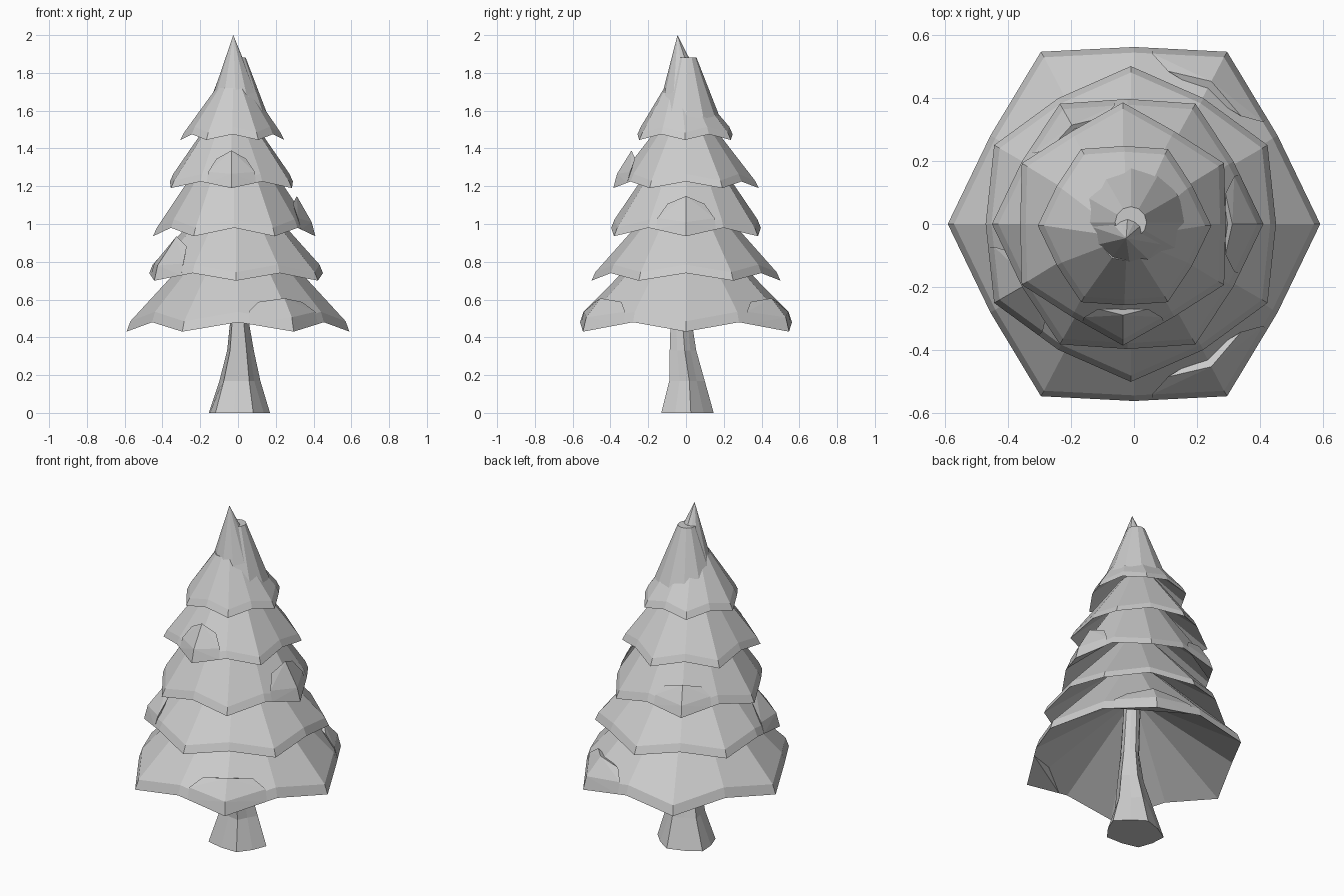
import bpy, bmesh
from math import sin, cos, radians
from mathutils import Vector

if "Cube" in bpy.data.objects:
    bpy.data.objects.remove(bpy.data.objects["Cube"], do_unlink=True)

grey = bpy.data.materials.new("light grey")
grey.use_nodes = True
grey.diffuse_color = (0.6, 0.6, 0.6, 1)
grey.node_tree.nodes["Principled BSDF"].inputs["Base Color"].default_value = (0.6, 0.6, 0.6, 1)


def finish(bm, name):
    bmesh.ops.recalc_face_normals(bm, faces=bm.faces[:])
    mesh = bpy.data.meshes.new(name)
    bm.to_mesh(mesh)
    bm.free()
    mesh.materials.append(grey)
    obj = bpy.data.objects.new(name, mesh)
    bpy.context.collection.objects.link(obj)


def loft(name, rings):
    """Join rings of equal length with quads and cap both ends."""
    bm = bmesh.new()
    loops = [[bm.verts.new(p) for p in ring] for ring in rings]
    n = len(loops[0])
    for a, b in zip(loops, loops[1:]):
        for i in range(n):
            j = (i + 1) % n
            bm.faces.new((a[i], a[j], b[j], b[i]))
    bm.faces.new(loops[0])
    bm.faces.new(loops[-1])
    bmesh.ops.remove_doubles(bm, verts=bm.verts[:], dist=0.0005)
    finish(bm, name)


def zigzag(cx, cy, rx, ry, z, turn, mid, lift):
    """Twelve points: six drooping tips with raised, pulled-in points between."""
    ring = []
    for i in range(12):
        a = radians(30 * i + turn)
        k, dz = (mid, lift) if i % 2 else (1, 0)
        ring.append(Vector((cx + rx * k * cos(a), cy + ry * k * sin(a), z + dz)))
    return ring


def tier(name, cx, cy, rx, ry, z, turn, mid, lift, rim, top_r, top_z, top=None):
    """Branch layer: hollow underside, thick rim, sloping top."""
    tx, ty = top or (cx, cy)
    low = zigzag(cx, cy, rx, ry, z, turn, mid, lift)
    high = zigzag(cx, cy, rx - 0.02, ry - 0.02, z + rim, turn, mid, lift)
    peak = zigzag(tx, ty, top_r, top_r, top_z, turn, 0.95, 0)
    inner = zigzag(cx, cy, 0.05, 0.05, z + (top_z - z) * 0.75, turn, 1, 0)
    loft(name, [inner, low, high, peak])
    return low, high, peak


def flap(name, layer, i, up, raise_by, spread=0.8):
    """Lifted bough lying over one tip of a layer."""
    low, high, peak = layer
    lift = Vector((0, 0, raise_by))
    left, right = (i - 1) % 12, (i + 1) % 12
    points = [low[i], high[i] + lift * 0.6]
    for j in (left, right):
        points += [low[i].lerp(low[j], spread), high[i].lerp(high[j], spread) + lift * 0.3]
        side = high[i].lerp(high[j], spread * 0.7)
        points.append(side.lerp(peak[j], up * 0.7) + lift * 0.5)
    points.append(high[i].lerp(peak[i], up) + lift)
    bm = bmesh.new()
    for p in points:
        bm.verts.new(p)
    hull = bmesh.ops.convex_hull(bm, input=bm.verts[:])
    loose = {v for v in hull["geom_interior"] + hull["geom_unused"]
             if isinstance(v, bmesh.types.BMVert)}
    bmesh.ops.delete(bm, geom=list(loose), context="VERTS")
    finish(bm, name)


# Branch layers, bottom to top
base = tier("bottom_branches", 0, 0, 0.59, 0.63, 0.43, 0, 0.89, 0.05, 0.055, 0.17, 0.92)
second = tier("second_branches", -0.01, 0, 0.5, 0.5, 0.70, 30, 0.92, 0.04, 0.045, 0.12, 1.15)
third = tier("third_branches", -0.02, 0, 0.43, 0.44, 0.935, 0, 0.9, 0.045, 0.045, 0.13, 1.40)
fourth = tier("fourth_branches", -0.035, 0, 0.37, 0.385, 1.19, 30, 0.88, 0.035, 0.04, 0.11, 1.56)
fifth = tier("fifth_branches", -0.03, -0.005, 0.275, 0.28, 1.445, 0, 0.9, 0.03, 0.04, 0.09, 1.72, (-0.025, -0.03))
tier("tree_top", -0.01, 0.005, 0.185, 0.185, 1.53, 0, 0.93, 0.04, 0.03, 0.0, 2.0, (-0.025, -0.045))

# Lifted boughs on single tips
flap("bottom_front_bough", base, 10, 0.2, 0.035)
flap("bottom_back_bough", base, 2, 0.2, 0.035)
flap("second_side_bough", second, 6, 0.32, 0.06, 0.7)
flap("third_side_bough", third, 0, 0.28, 0.05)
flap("third_back_bough", third, 4, 0.2, 0.03)
flap("fourth_front_bough", fourth, 8, 0.3, 0.06)

# Trunk with flared, ridged foot
def trunk_ring(cx, cy, rx, ry, z, groove):
    ring = []
    for i in range(10):
        a = radians(36 * i + 10)
        k = groove if i % 2 else 1
        ring.append((cx + rx * k * cos(a), cy + ry * k * sin(a), z))
    return ring


loft("trunk", [trunk_ring(0, 0, 0.172, 0.148, 0, 0.88),
               trunk_ring(0.005, 0, 0.115, 0.10, 0.17, 0.78),
               trunk_ring(0.01, -0.02, 0.075, 0.075, 0.33, 0.8),
               trunk_ring(0.005, -0.03, 0.05, 0.058, 0.5, 0.9),
               trunk_ring(0, -0.01, 0.045, 0.045, 0.85, 1)])
